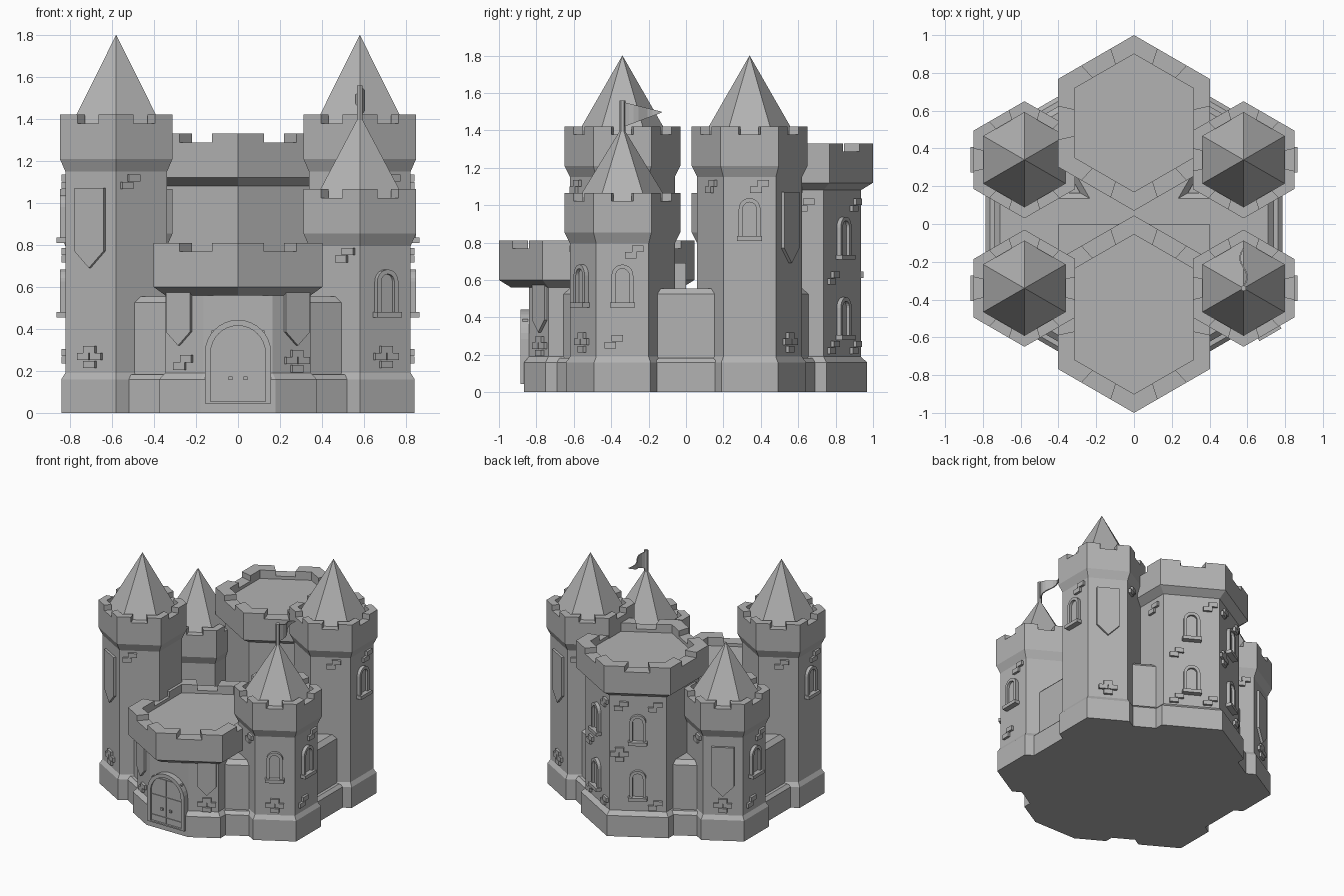
import bpy, bmesh
from math import sin, cos, pi, radians
from mathutils import Vector

if "Cube" in bpy.data.objects:
    bpy.data.objects.remove(bpy.data.objects["Cube"])

GREY = (0.45, 0.45, 0.45, 1)
stone = bpy.data.materials.new("stone grey")
stone.use_nodes = True
stone.diffuse_color = GREY
stone.node_tree.nodes["Principled BSDF"].inputs["Base Color"].default_value = GREY


def make(name, bm):
    bmesh.ops.recalc_face_normals(bm, faces=bm.faces)
    mesh = bpy.data.meshes.new(name)
    bm.to_mesh(mesh)
    bm.free()
    mesh.materials.append(stone)
    ob = bpy.data.objects.new(name, mesh)
    bpy.context.scene.collection.objects.link(ob)
    return ob


def loft(bm, rings, closed=False):
    """Skin matching loops of points; cap the ends, or join last to first."""
    loops = [[bm.verts.new(p) for p in ring] for ring in rings]
    pairs = list(zip(loops, loops[1:]))
    if closed:
        pairs.append((loops[-1], loops[0]))
    for a, b in pairs:
        for i in range(len(a)):
            j = (i + 1) % len(a)
            bm.faces.new((a[i], a[j], b[j], b[i]))
    if not closed:
        bm.faces.new(loops[0])
        bm.faces.new(loops[-1])


def hexagon(c, r, z, stretch=0, clip=None):
    """Hexagon with points on +y and -y; clip cuts the front point flat."""
    pts = []
    for k in range(6):
        a = radians(30 + 60 * k)
        y = c[1] + r * sin(a) + (stretch if sin(a) > 0 else 0)
        x = c[0] + r * cos(a)
        if clip is not None and k == 4:
            w = (clip - y) * 3 ** 0.5
            pts += [Vector((x - w, clip, z)), Vector((x + w, clip, z))]
        else:
            pts.append(Vector((x, y, z)))
    return pts


def crown(name, c, r0, r, wall, z0, z1, top, stretch=0):
    """Flared battlement with a merlon on each corner."""
    notch, floor = top - 0.042, top - 0.065
    h = lambda rad, z: hexagon(c, rad, z, stretch)
    bm = bmesh.new()
    loft(bm, [h(r0, z0), h(r, z1), h(r, notch), h(r - wall, notch), h(r - wall, floor)])
    out, inn = h(r, notch), h(r - wall, notch)
    for k in range(6):
        p, n = k - 1, (k + 1) % 6
        base = [out[k].lerp(out[p], 0.31), out[k], out[k].lerp(out[n], 0.31),
                inn[k].lerp(inn[n], 0.31), inn[k], inn[k].lerp(inn[p], 0.31)]
        loft(bm, [base, [Vector((v.x, v.y, top)) for v in base]])
    return make(name, bm)


def shaft(name, c, r, foot, top, clips=(None, None)):
    """Tower wall standing on a chamfered plinth."""
    bm = bmesh.new()
    loft(bm, [hexagon(c, foot, z, clip=clips[1]) for z in (0, 0.16)]
         + [hexagon(c, r, z, clip=clips[0]) for z in (0.19, top)])
    make(name, bm)


class Face:
    """Flat wall facing a compass angle; places points by (across, height, out)."""

    def __init__(self, c, apothem, angle):
        a = radians(angle)
        self.n = Vector((cos(a), sin(a), 0))
        self.u = Vector((-sin(a), cos(a), 0))
        self.o = Vector((c[0], c[1], 0)) + self.n * apothem

    def at(self, pts, d):
        return [self.o + self.u * x + self.n * d + Vector((0, 0, z)) for x, z in pts]

    def plate(self, bm, pts, d, back=-0.01):
        loft(bm, [self.at(pts, back), self.at(pts, d)])

    def box(self, bm, x, z, w, h, d):
        w, h = w / 2, h / 2
        self.plate(bm, [(x - w, z - h), (x + w, z - h), (x + w, z + h), (x - w, z + h)], d)

    def arch_frame(self, bm, outer, inner, d, panel):
        loft(bm, [self.at(outer, -0.01), self.at(outer, d),
                  self.at(inner, d), self.at(inner, -0.01)], closed=True)
        self.plate(bm, inner, panel)


def arch(x, z, w, spring, steps=10):
    """Round-topped outline of half width w."""
    return [(x - w, z), (x + w, z)] + [
        (x + w * cos(pi * i / steps), spring + w * sin(pi * i / steps)) for i in range(steps + 1)]


def window(face, z, x=0):
    bm = bmesh.new()
    face.arch_frame(bm, arch(x, z, 0.058, z + 0.17), arch(x, z + 0.02, 0.036, z + 0.17), 0.025, 0.006)
    face.box(bm, x, z + 0.012, 0.135, 0.026, 0.042)
    make("window", bm)


def banner(face, x, top, drop, w):
    bm = bmesh.new()
    tail = top - drop
    face.plate(bm, [(x - w, top), (x - w, tail + w), (x, tail), (x + w, tail + w), (x + w, top)], 0.018)
    make("banner", bm)


CROSS = [(0, 0.042), (-0.034, 0.009), (0.034, 0.009), (0, -0.03)]
PAIR = [(0.022, 0.018), (-0.016, -0.018)]


def bricks(face, x, z, layout=PAIR):
    bm = bmesh.new()
    for dx, dz in layout:
        face.box(bm, x + dx, z + dz, 0.062, 0.034, 0.018)
    make("raised_bricks", bm)


# Four corner towers: tall and short, repeated by half a turn
APO = 0.28 * cos(pi / 6)
for turn, s in ((0, 1), (180, -1)):
    for kind, c, top in (("tall", (0.58 * s, 0.34 * s), 1.42), ("short", (0.58 * s, -0.34 * s), 1.065)):
        shaft(kind + "_tower", c, 0.28, 0.302, top - 0.2)
        crown(kind + "_battlement", c, 0.28, 0.31, 0.06, top - 0.27, top - 0.21, top)
        bm = bmesh.new()
        loft(bm, [hexagon(c, 0.25, top - 0.065), hexagon(c, 0.25, top - 0.055),
                  hexagon(c, 0.0005, 1.8 if kind == "tall" else 1.42)])
        make(kind + "_spire", bm)
        side = {a: Face(c, APO, a + turn) for a in (-120, -60, 0, 60, 120)}
        if kind == "tall":
            window(side[0], 0.81)
            banner(side[60], 0, 1.07, 0.38, 0.08)
            bricks(side[60], 0, 0.26, CROSS)
            for a, x in ((120, -0.07), (0, 0.05), (-60, 0.02)):
                bricks(side[a], x, 1.1)
        else:
            window(side[0], 0.455)
            if s > 0:
                window(side[-60], 0.455)
            else:
                banner(side[-60], 0, 0.72, 0.38, 0.08)
            bricks(side[-60], 0, 0.26, CROSS)
            for a, x, z in ((-120, 0.06, 0.75), (0, 0.06, 0.75), (0, -0.05, 0.27)):
                bricks(side[a], x, z)

# Rear keep
KEEP, BIG = (0, 0.535), 0.40 * cos(pi / 6)
shaft("keep", KEEP, 0.40, 0.433, 1.15)
crown("keep_battlement", KEEP, 0.40, 0.465, 0.1, 1.08, 1.12, 1.33)
for a, spots in ((60, ((0.13, 1.0), (-0.11, 0.61), (-0.11, 0.24), (0.13, 0.24))),
                 (120, ((0.12, 1.0), (0.12, 0.24), (-0.12, 1.0)))):
    f = Face(KEEP, BIG, a)
    for z in (0.28, 0.71):
        window(f, z)
    for x, z in spots:
        bricks(f, x, z)
bricks(Face(KEEP, BIG, 120), -0.13, 0.62, CROSS)
bricks(Face(KEEP, BIG, 0), 0.1, 1.0)

# Gatehouse with a flat front
GATE = (0, -0.535)
shaft("gatehouse", GATE, 0.40, 0.433, 0.62, (-0.84, -0.865))
crown("gatehouse_battlement", GATE, 0.40, 0.465, 0.1, 0.56, 0.60, 0.81, 0.115)
for a, x, layout in ((-60, 0.12, CROSS), (-120, -0.1, PAIR)):
    f = Face(GATE, BIG, a)
    banner(f, 0.12 if x > 0 else -0.12, 0.58, 0.26, 0.066)
    bricks(f, x, 0.24, layout)
bm = bmesh.new()
back = Face((0, 0), 0, 90)
loft(bm, [back.at([(-0.4, z), (0.4, z), (0.4, z + 0.17), (-0.4, z + 0.17)], d)
          for z in (0.52,) for d in (-0.25, 0)])
make("gatehouse_back", bm)

# Arched double door
front = Face((0, 0), 0.855, -90)
bm = bmesh.new()
front.arch_frame(bm, arch(0, 0.045, 0.158, 0.285, 16), arch(0, 0.055, 0.13, 0.285, 16), 0.03, 0.014)
front.plate(bm, arch(0, 0.045, 0.158, 0.285, 16), 0.0, -0.03)
make("door_frame", bm)
bm = bmesh.new()
for x in (-0.066, 0.066):
    for z, h in ((0.08, 0.045), (0.185, 0.15), (0.33, 0.125)):
        front.box(bm, x, z, 0.122, h, 0.019)
    front.box(bm, x * 0.55, 0.165, 0.018, 0.018, 0.03)
make("door_leaves", bm)

# Curtain walls and their plinths on all six sides
for name, w, depth, top, cut in (("curtain_wall", 0.165, 0.74, 0.555, 0.03),
                                 ("wall_plinth", 0.17, 0.785, 0.182, 0.022)):
    for k in range(6):
        f = Face((0, 0), 0, 60 * k)
        bm = bmesh.new()
        rings = []
        for z, i in ((0, 0), (top - cut, 0), (top, cut)):
            rings.append([f.at([(x, z)], d)[0] for x, d in
                          ((i - w, 0), (w - i, 0), (w - i, depth - i), (i - w, depth - i))])
        loft(bm, rings)
        make(name, bm)
bm = bmesh.new()
loft(bm, [hexagon((0, 0), 0.8, 0), hexagon((0, 0), 0.8, 0.1)])
loft(bm, [hexagon((0, 0), 0.72, 0.1), hexagon((0, 0), 0.72, 0.5)])
make("courtyard", bm)

# Flag on the short front tower
bm = bmesh.new()
POLE = (0.58, -0.34)
loft(bm, [hexagon(POLE, 0.016, z) for z in (1.38, 1.56)])
make("flag_pole", bm)
bm = bmesh.new()
rings = []
for i in range(9):
    t = i / 8
    x, y = 0.58 + 0.02 * sin(t * 2 * pi), -0.33 + 0.2 * t
    low, high = 1.42 + 0.075 * t, 1.55 - 0.05 * t
    rings.append([(x - 0.004, y, low), (x + 0.004, y, low), (x + 0.004, y, high), (x - 0.004, y, high)])
loft(bm, rings)
make("flag", bm)
